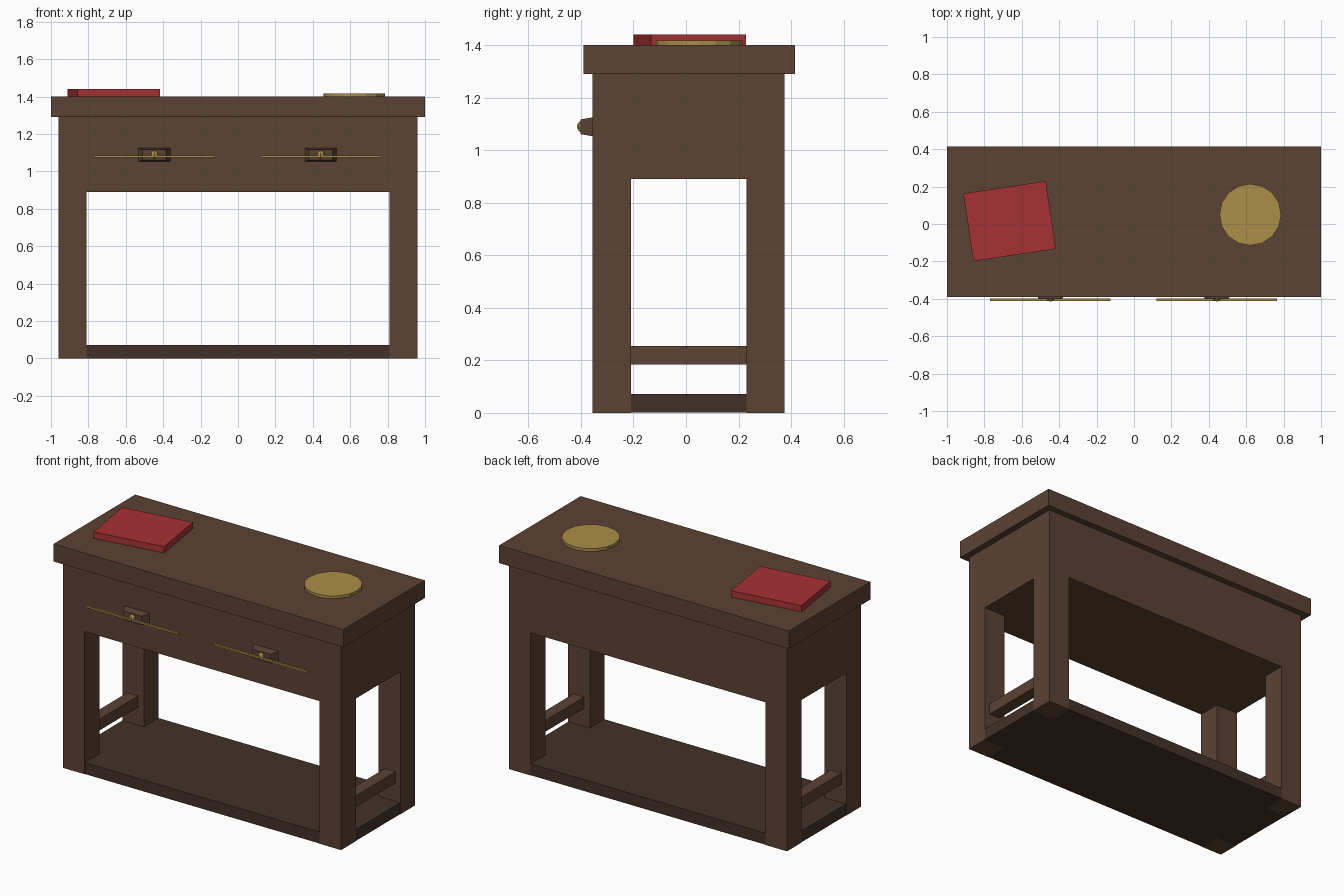
import bpy, bmesh
from math import radians
from mathutils import Matrix

if "Cube" in bpy.data.objects:
    bpy.data.objects.remove(bpy.data.objects["Cube"])


def material(name, rgb):
    m = bpy.data.materials.new(name)
    m.diffuse_color = (*rgb, 1)
    m.use_nodes = True
    m.node_tree.nodes["Principled BSDF"].inputs["Base Color"].default_value = m.diffuse_color
    return m


WOOD = material("wood", (0.107, 0.054, 0.034))
DARK = material("dark_wood", (0.055, 0.031, 0.022))
RED = material("red_cover", (0.38, 0.032, 0.035))
GOLD = material("brass", (0.41, 0.27, 0.065))


def add(name, bm, mat):
    bmesh.ops.recalc_face_normals(bm, faces=bm.faces)
    mesh = bpy.data.meshes.new(name)
    bm.to_mesh(mesh)
    bm.free()
    mesh.materials.append(mat)
    ob = bpy.data.objects.new(name, mesh)
    bpy.context.collection.objects.link(ob)
    return ob


def box(name, x, y, z, mat):
    """Box from (min, max) ranges, with its origin at the centre."""
    bm = bmesh.new()
    size = [b - a for a, b in (x, y, z)]
    bmesh.ops.create_cube(bm, size=1, matrix=Matrix.Diagonal((*size, 1)))
    ob = add(name, bm, mat)
    ob.location = [(a + b) / 2 for a, b in (x, y, z)]
    return ob


# table top and solid drawer case
box("table_top", (-1, 1), (-0.39, 0.415), (1.29, 1.4), WOOD)
box("drawer_case", (-0.96, 0.96), (-0.355, 0.375), (0.89, 1.29), WOOD)

# legs and side stretchers
for side, s in (("left", -1), ("right", 1)):
    leg_x = sorted((s * 0.81, s * 0.96))
    box(f"front_leg_{side}", leg_x, (-0.355, -0.21), (0, 0.89), WOOD)
    box(f"back_leg_{side}", leg_x, (0.23, 0.375), (0, 0.89), WOOD)
    box(f"side_stretcher_{side}", sorted((s * 0.85, s * 0.925)),
        (-0.21, 0.23), (0.185, 0.255), WOOD)

# bottom shelf, a hair inside the legs
box("bottom_shelf", (-0.959, 0.959), (-0.354, 0.374), (0.001, 0.072), DARK)

# drawer pulls: tapered block, faceted knob and thin brass bar
for side, cx in (("left", -0.447), ("right", 0.442)):
    block = box(f"pull_block_{side}", (cx - 0.085, cx + 0.085),
                (-0.401, -0.355), (1.053, 1.125), WOOD)
    for v in block.data.vertices:
        if v.co.y < 0:
            v.co.x *= 0.74
            v.co.z *= 0.78
    bm = bmesh.new()
    bmesh.ops.create_uvsphere(bm, u_segments=8, v_segments=6, radius=0.023)
    knob = add(f"pull_knob_{side}", bm, GOLD)
    knob.location = (cx, -0.392, 1.09)
    box(f"pull_bar_{side}", (cx - 0.322, cx + 0.322),
        (-0.411, -0.399), (1.074, 1.085), GOLD)

# book lying at an angle on the top
book = box("book", (-0.888, -0.442), (-0.168, 0.198), (1.4, 1.44), RED)
book.rotation_euler.z = radians(8.5)

# brass plate
bm = bmesh.new()
bmesh.ops.create_cone(bm, cap_ends=True, segments=16, radius1=0.165,
                      radius2=0.165, depth=0.017)
plate = add("plate", bm, GOLD)
plate.location = (0.622, 0.05, 1.4085)
